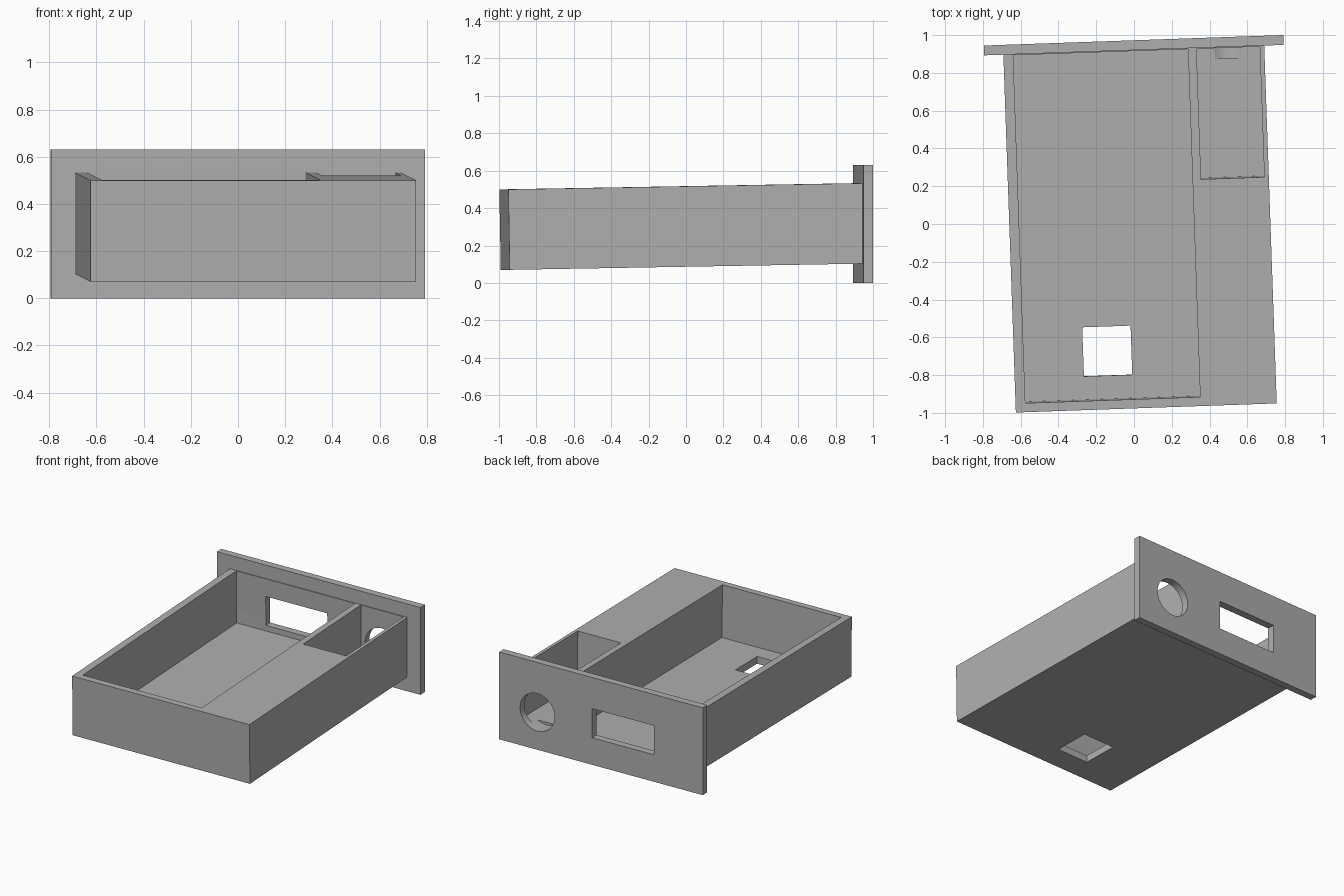
import bpy, bmesh
from math import radians
from mathutils import Matrix, Vector

if "Cube" in bpy.data.objects:
    bpy.data.objects.remove(bpy.data.objects["Cube"], do_unlink=True)

grey = bpy.data.materials.new("plain_grey")
grey.use_nodes = True
grey.diffuse_color = (0.43, 0.43, 0.43, 1)
grey.node_tree.nodes["Principled BSDF"].inputs["Base Color"].default_value = grey.diffuse_color

# Everything is turned slightly about z; the tray also leans up toward the back
TURN = Matrix.Rotation(radians(2), 4, "Z")
PIVOT = Matrix.Translation((0, 0, 0.302))
LEAN = TURN @ PIVOT @ Matrix.Rotation(radians(1), 4, "X") @ PIVOT.inverted()


def finish(name, bm, matrix):
    bm.transform(matrix)
    bmesh.ops.recalc_face_normals(bm, faces=bm.faces)
    mesh = bpy.data.meshes.new(name)
    bm.to_mesh(mesh)
    bm.free()
    mesh.materials.append(grey)
    obj = bpy.data.objects.new(name, mesh)
    bpy.context.collection.objects.link(obj)
    return obj


def block(name, low, high, matrix):
    low, high = Vector(low), Vector(high)
    bm = bmesh.new()
    bmesh.ops.create_cube(bm, size=1)
    bmesh.ops.scale(bm, vec=high - low, verts=bm.verts)
    bmesh.ops.translate(bm, vec=(low + high) / 2, verts=bm.verts)
    return finish(name, bm, matrix)


def rod(name, centre, radius, length, matrix):
    bm = bmesh.new()
    bmesh.ops.create_cone(bm, cap_ends=True, segments=64, radius1=radius,
                          radius2=radius, depth=length)
    place = Matrix.Translation(centre) @ Matrix.Rotation(radians(90), 4, "X")
    return finish(name, bm, matrix @ place)


def cut(obj, cutters):
    for cutter in cutters:
        cutter.hide_render = True
        mod = obj.modifiers.new("cut", "BOOLEAN")
        mod.operation = "DIFFERENCE"
        mod.solver = "EXACT"
        mod.object = cutter
    bpy.context.view_layer.update()
    graph = bpy.context.evaluated_depsgraph_get()
    mesh = bpy.data.meshes.new_from_object(obj.evaluated_get(graph))
    obj.modifiers.clear()
    obj.data = mesh


# Tray body and end plate
tray = block("tray", (-0.66, -0.972, 0.087), (0.722, 0.963, 0.517), LEAN)
plate = block("end_plate", (-0.762, 0.92, 0), (0.825, 0.972, 0.63), TURN)

# Compartments and floor opening
pockets = [
    block("main_cutter", (-0.608, -0.924, 0.139), (0.318, 0.919, 0.8), LEAN),
    block("small_cutter", (0.363, 0.228, 0.139), (0.698, 0.919, 0.8), LEAN),
    block("floor_cutter", (-0.293, -0.8, 0), (-0.037, -0.54, 0.3), LEAN),
]

# Display window and round port through the end plate
openings = [
    block("window_cutter", (-0.38, 0.86, 0.195), (0.1, 1.1, 0.405), TURN),
    rod("port_cutter", (0.528, 0.98, 0.27), 0.135, 0.24, TURN),
]

cut(tray, pockets + openings)
cut(plate, openings)
for cutter in pockets + openings:
    bpy.data.objects.remove(cutter, do_unlink=True)

# Flat panels with a smooth round bore
for obj in (tray, plate):
    bpy.ops.object.select_all(action="DESELECT")
    obj.select_set(True)
    bpy.context.view_layer.objects.active = obj
    bpy.ops.object.shade_smooth_by_angle(angle=radians(30))
